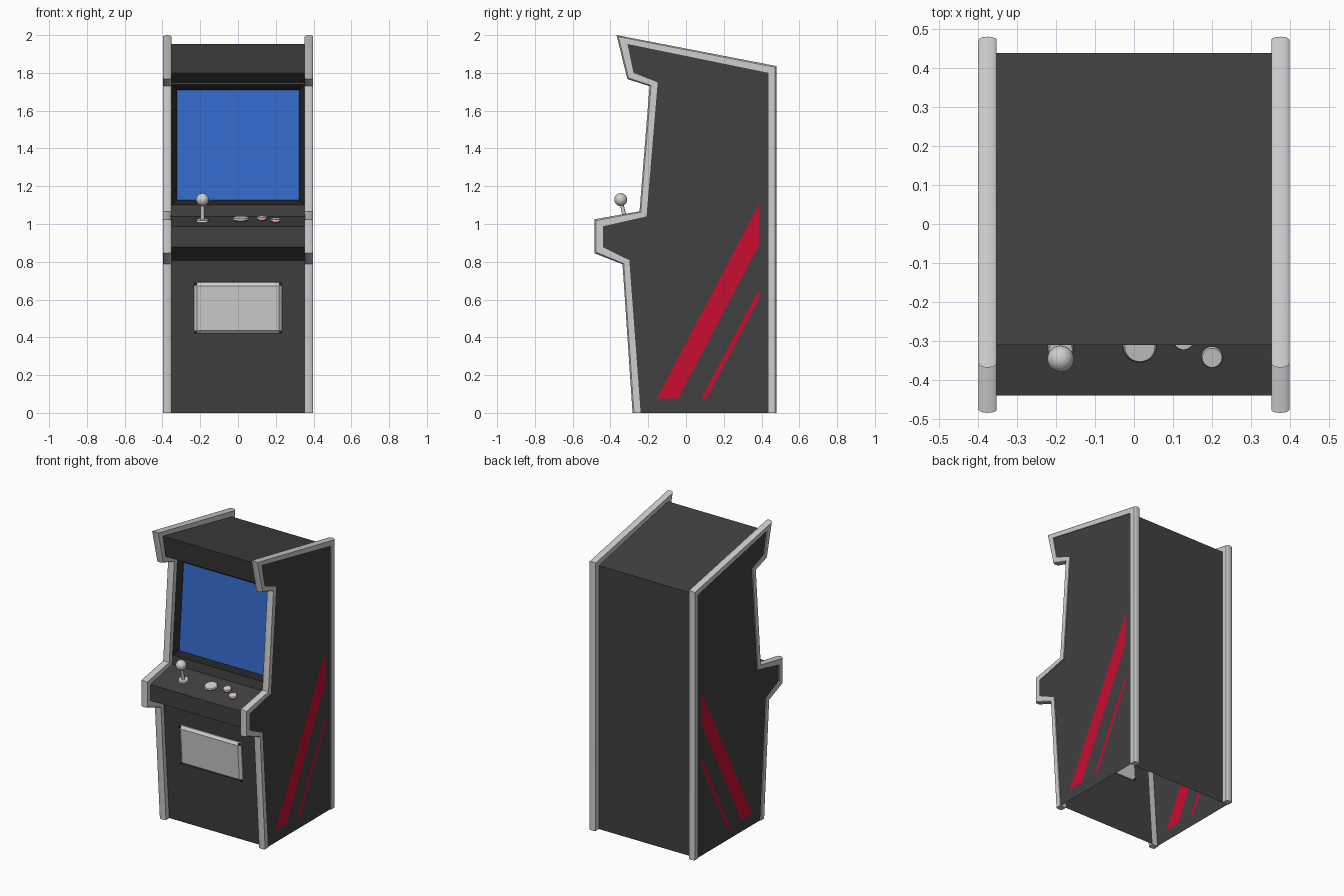
import bpy, bmesh, math
from mathutils import Matrix, Vector

if "Cube" in bpy.data.objects:
    bpy.data.objects.remove(bpy.data.objects["Cube"])


def material(name, rgb):
    m = bpy.data.materials.new(name)
    m.diffuse_color = (*rgb, 1)
    m.use_nodes = True
    m.node_tree.nodes["Principled BSDF"].inputs["Base Color"].default_value = m.diffuse_color
    return m


BLACK = material("charcoal", (0.052, 0.052, 0.052))
DARK = material("dark bezel", (0.016, 0.016, 0.016))
TRIM = material("light grey", (0.62, 0.62, 0.62))
RED = material("red", (0.58, 0.004, 0.03))
BLUE = material("screen blue", (0.036, 0.145, 0.6))


def finish(name, bm, mats, smooth=False, mirror=False):
    me = bpy.data.meshes.new(name)
    bm.to_mesh(me)
    bm.free()
    ob = bpy.data.objects.new(name, me)
    bpy.context.collection.objects.link(ob)
    for m in mats:
        me.materials.append(m)
    if smooth:
        bpy.ops.object.select_all(action='DESELECT')
        ob.select_set(True)
        bpy.context.view_layer.objects.active = ob
        bpy.ops.object.shade_smooth_by_angle(angle=math.radians(35))
    if mirror:
        ob.modifiers.new("mirror", 'MIRROR').use_axis[0] = True
    return ob


# Side profiles (y, z): front foot, up over the top, down to the back foot
OUTER = [(-.283, 0), (-.336, .787), (-.484, .845), (-.484, 1.025), (-.246, 1.067),
         (-.193, 1.73), (-.31, 1.767), (-.368, 2.0), (.48, 1.836), (.48, 0)]
INNER = [(-.24, 0), (-.30, .808), (-.44, .877), (-.44, .988), (-.209, 1.04),
         (-.15, 1.75), (-.278, 1.80), (-.31, 1.953), (.438, 1.80), (.438, 0)]
XI, XO, XP = .352, .398, .392

# Cabinet shell: open-bottomed sheet along the inner profile, with screen inset
bm = bmesh.new()
a, b = Vector(INNER[4]), Vector(INNER[5])
points = INNER[:5] + [a.lerp(b, .085), a.lerp(b, .985)] + INNER[5:]
rows = [[bm.verts.new((x, y, z)) for x in (-XI, XI)] for y, z in points]
faces = [bm.faces.new((p[0], p[1], q[1], q[0])) for p, q in zip(rows, rows[1:])]
screen = faces[5]
bmesh.ops.inset_individual(bm, faces=[screen], thickness=.014, use_even_offset=True)
ring = bmesh.ops.inset_individual(bm, faces=[screen], thickness=.028, depth=-.03,
                                  use_even_offset=True)
for f in ring["faces"]:
    f.material_index = 1
screen.material_index = 2
finish("cabinet_shell", bm, [BLACK, DARK, BLUE])

# Side panels: one sheet, cut along the slanted stripe edges
bm = bmesh.new()
bm.faces.new([bm.verts.new((XP, y, z)) for y, z in reversed(INNER)])
SLOPE = 1.9
STRIPES = [(.154, .371), (-.132, -.079)]
cuts = [((0, 0, c), (0, -SLOPE, 1)) for s in STRIPES for c in s]
cuts += [((0, .39, 0), (0, 1, 0)), ((0, 0, .077), (0, 0, 1))]
for co, no in cuts:
    bmesh.ops.bisect_plane(bm, geom=bm.verts[:] + bm.edges[:] + bm.faces[:],
                           plane_co=co, plane_no=Vector(no).normalized(), dist=1e-5)
for f in bm.faces:
    c = f.calc_center_median()
    s = c.z - SLOPE * c.y
    if c.y < .39 and c.z > .077 and any(lo < s < hi for lo, hi in STRIPES):
        f.material_index = 1
finish("side_panels", bm, [BLACK, RED], mirror=True)

# Edge trim: rounded moulding following the profile on both sides
bm = bmesh.new()
section = [(XI, 0)]
for i in range(7):
    t = math.pi * i / 6
    section.append(((XI + XO) / 2 - (XO - XI) / 2 * math.cos(t), .82 + .18 * math.sin(t)))
section.append((XO, 0))
rows = []
for i, o in zip(INNER, OUTER):
    i, o = Vector(i), Vector(o)
    rows.append([bm.verts.new((x, *i.lerp(o, t))) for x, t in section])
n = len(section)
for p, q in zip(rows, rows[1:]):
    for k in range(n):
        j = (k + 1) % n
        bm.faces.new((p[k], p[j], q[j], q[k]))
bm.faces.new(rows[0])
bm.faces.new(rows[-1])
bmesh.ops.recalc_face_normals(bm, faces=bm.faces[:])
finish("edge_trim", bm, [TRIM], smooth=True, mirror=True)

# Coin door: plate with sloped border on the leaning front panel
door_mat = Matrix.Translation((0, -.2813, .556)) @ Matrix.Rotation(.074, 4, 'X')
bm = bmesh.new()
bmesh.ops.create_cube(bm, size=1, matrix=Matrix.Diagonal((.466, .016, .272, 1)))
front = min(bm.faces, key=lambda f: f.calc_center_median().y)
bmesh.ops.inset_individual(bm, faces=[front], thickness=.017, depth=.014,
                           use_even_offset=True)
bm.transform(door_mat)
finish("coin_door", bm, [TRIM])

# Door corner screws
bm = bmesh.new()
for sx in (-1, 1):
    for sz in (-1, 1):
        bmesh.ops.create_cone(bm, cap_ends=True, segments=10, radius1=.008, radius2=.008,
                              depth=.03, matrix=door_mat
                              @ Matrix.Translation((sx * .225, -.004, sz * .128))
                              @ Matrix.Rotation(math.pi / 2, 4, 'X'))
finish("door_screws", bm, [DARK], smooth=True)


# Controls stand square to the sloping control deck
def deck(x, y):
    z = .988 + (y + .44) * .052 / .231
    return Matrix.Translation((x, y, z)) @ Matrix.Rotation(.2214, 4, 'X')


def disc(bm, mat, r1, r2, z0, z1, idx=0):
    old = set(bm.faces)
    bmesh.ops.create_cone(bm, cap_ends=True, segments=24, radius1=r1, radius2=r2,
                          depth=z1 - z0, matrix=mat @ Matrix.Translation((0, 0, (z0 + z1) / 2)))
    for f in set(bm.faces) - old:
        f.material_index = idx


# Joystick: base, shaft and ball
m = deck(-.188, -.32)
bm = bmesh.new()
disc(bm, m, .034, .030, -.002, .01)
disc(bm, m, .011, .009, .01, .1)
bmesh.ops.create_uvsphere(bm, u_segments=24, v_segments=16, radius=.034,
                          matrix=m @ Matrix.Translation((0, 0, .117)))
finish("joystick", bm, [TRIM], smooth=True)

# Buttons: pale cap over a red collar
for name, x, y, r in (("large_button", .015, -.311, .043),
                      ("small_button_rear", .127, -.294, .028),
                      ("small_button_front", .2, -.339, .028)):
    m = deck(x, y)
    bm = bmesh.new()
    disc(bm, m, r * .8, r * .8, -.002, .009, 1)
    disc(bm, m, r, r * .9, .009, .018)
    finish(name, bm, [TRIM, RED], smooth=True)
